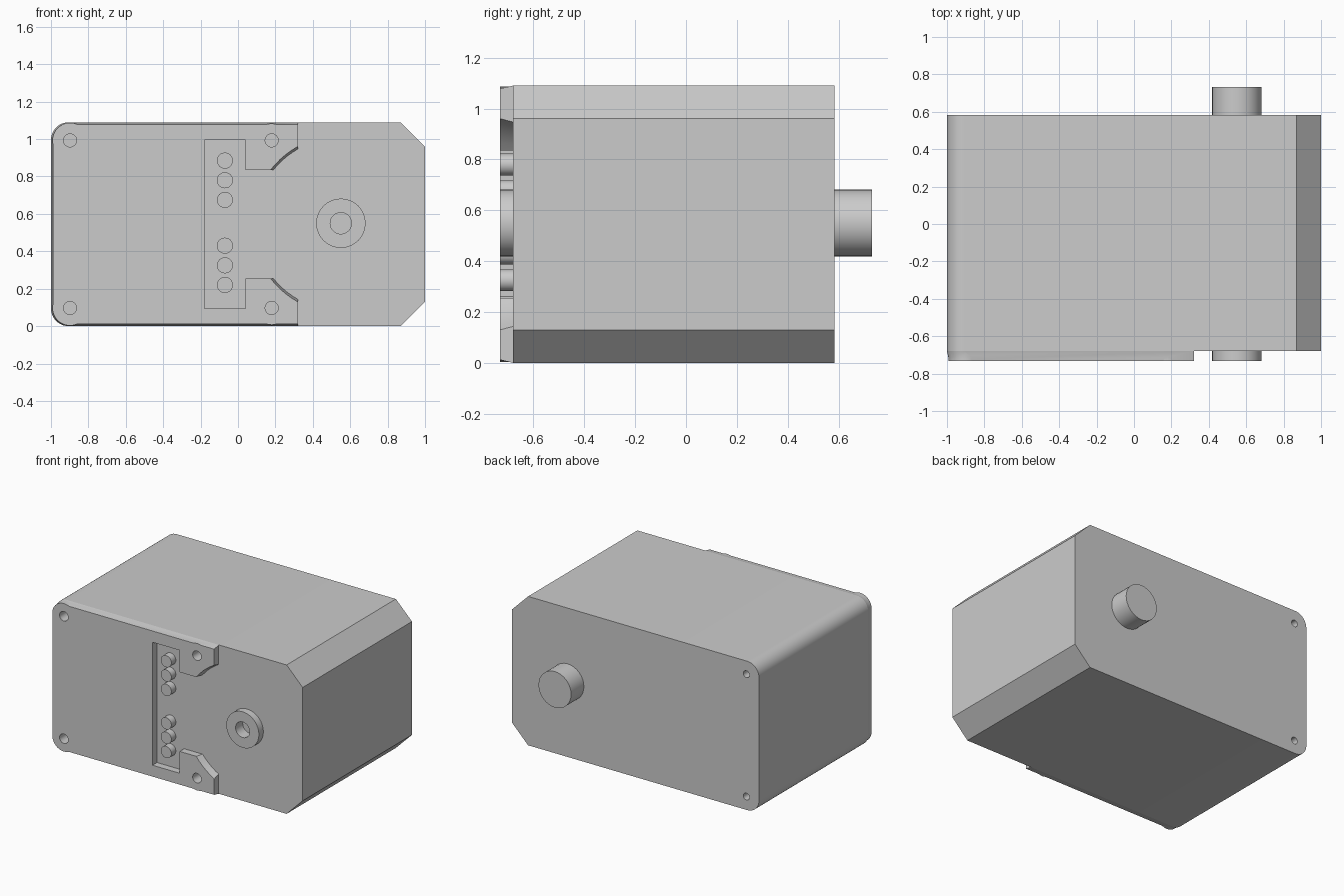
import bpy, bmesh
from math import sin, cos, asin, acos, pi, radians

if "Cube" in bpy.data.objects:
    bpy.data.objects.remove(bpy.data.objects["Cube"])

H = 1.09                       # total height
MID = H / 2
Y_TIP, Y_FRONT, Y_BACK, Y_SHAFT = -0.732, -0.68, 0.584, 0.732
HOLES = [(x, z) for x in (-0.898, 0.18) for z in (0.097, H - 0.097)]


def loft(name, front, back, y0, y1):
    """Solid between two matching XZ outlines."""
    bm = bmesh.new()
    a = [bm.verts.new((x, y0, z)) for x, z in front]
    b = [bm.verts.new((x, y1, z)) for x, z in back]
    bm.faces.new(a)
    bm.faces.new(b[::-1])
    n = len(a)
    for i in range(n):
        j = (i + 1) % n
        bm.faces.new((a[i], b[i], b[j], a[j]))
    bmesh.ops.recalc_face_normals(bm, faces=bm.faces)
    me = bpy.data.meshes.new(name)
    bm.to_mesh(me)
    bm.free()
    ob = bpy.data.objects.new(name, me)
    bpy.context.collection.objects.link(ob)
    return ob


def arc(cx, cz, r, a0, a1, n):
    return [(cx + r * cos(a0 + (a1 - a0) * i / n), cz + r * sin(a0 + (a1 - a0) * i / n))
            for i in range(n + 1)]


def rod(name, x, z, r, y0, y1, n=32):
    ring = arc(x, z, r, 0, 2 * pi, n)[:-1]
    return loft(name, ring, ring, y0, y1)


def combine(ob, tool, op, keep=False):
    tool.hide_render = True
    m = ob.modifiers.new("cut", 'BOOLEAN')
    m.operation, m.solver, m.object = op, 'EXACT', tool
    bpy.context.view_layer.objects.active = ob
    bpy.ops.object.modifier_apply(modifier=m.name)
    if not keep:
        bpy.data.objects.remove(tool)


def mirrored(half):
    return half + [(x, H - z) for x, z in reversed(half)]


def smooth(ob):
    bpy.ops.object.select_all(action='DESELECT')
    ob.select_set(True)
    bpy.context.view_layer.objects.active = ob
    bpy.ops.object.shade_smooth_by_angle(angle=radians(25))


# Main body: chamfered on the right, rounded on the left
R = 0.095
outline = mirrored([(1, H - 0.13), (0.87, H)] + arc(-1 + R, H - R, R, pi / 2, pi, 10))
body = loft("body", outline, outline, Y_FRONT, Y_BACK)


# Raised front plate with slot, scooped prongs and tapered outer edges
def plate_outline(inset):
    r = 0.463 + inset
    pts = [(-0.18, 0.995), (0.04, 0.995), (0.04, 0.835)]
    pts += arc(0.55, MID, r, pi - asin(0.29 / r), acos(-0.23 / r), 5)
    pts += [(0.32, H - inset)]
    pts += arc(-1 + R, H - R, R - inset, pi / 2, pi, 10)
    return mirrored(pts)


plate = loft("front_plate", plate_outline(0.012), plate_outline(0), Y_TIP, Y_FRONT)

# Round screw bosses, then blind screw holes
for x, z in HOLES:
    combine(plate, rod("boss", x, z, 0.094, Y_TIP, Y_FRONT) if x < 0 else
            rod("boss", x, z, 0.09, Y_TIP, Y_FRONT), 'UNION')
for x, z in HOLES:
    cutter = rod("hole_cutter", x, z, 0.035, Y_TIP - 0.05, Y_FRONT + 0.06, 24)
    combine(plate, cutter, 'DIFFERENCE', keep=True)
    combine(body, cutter, 'DIFFERENCE')
    if x < 0:
        combine(body, rod("hole_cutter", x, z, 0.025, Y_BACK - 0.06, Y_BACK + 0.05, 24),
                'DIFFERENCE')

# Front bearing ring with a blind centre hole
ring = rod("bearing_ring", 0.55, 0.55, 0.132, Y_TIP, Y_FRONT)
bore = rod("bore_cutter", 0.55, 0.55, 0.057, Y_TIP - 0.05, Y_FRONT + 0.03)
combine(ring, bore, 'DIFFERENCE', keep=True)
combine(body, bore, 'DIFFERENCE')

# Rear shaft
parts = [body, plate, ring, rod("rear_shaft", 0.55, 0.55, 0.132, Y_BACK, Y_SHAFT)]

# Two groups of three connector pins
for base in (0.22, 0.675):
    for i in range(3):
        parts.append(rod("connector_pin", -0.07, base + 0.105 * i, 0.043, Y_TIP, Y_FRONT, 24))

for ob in parts:
    smooth(ob)
